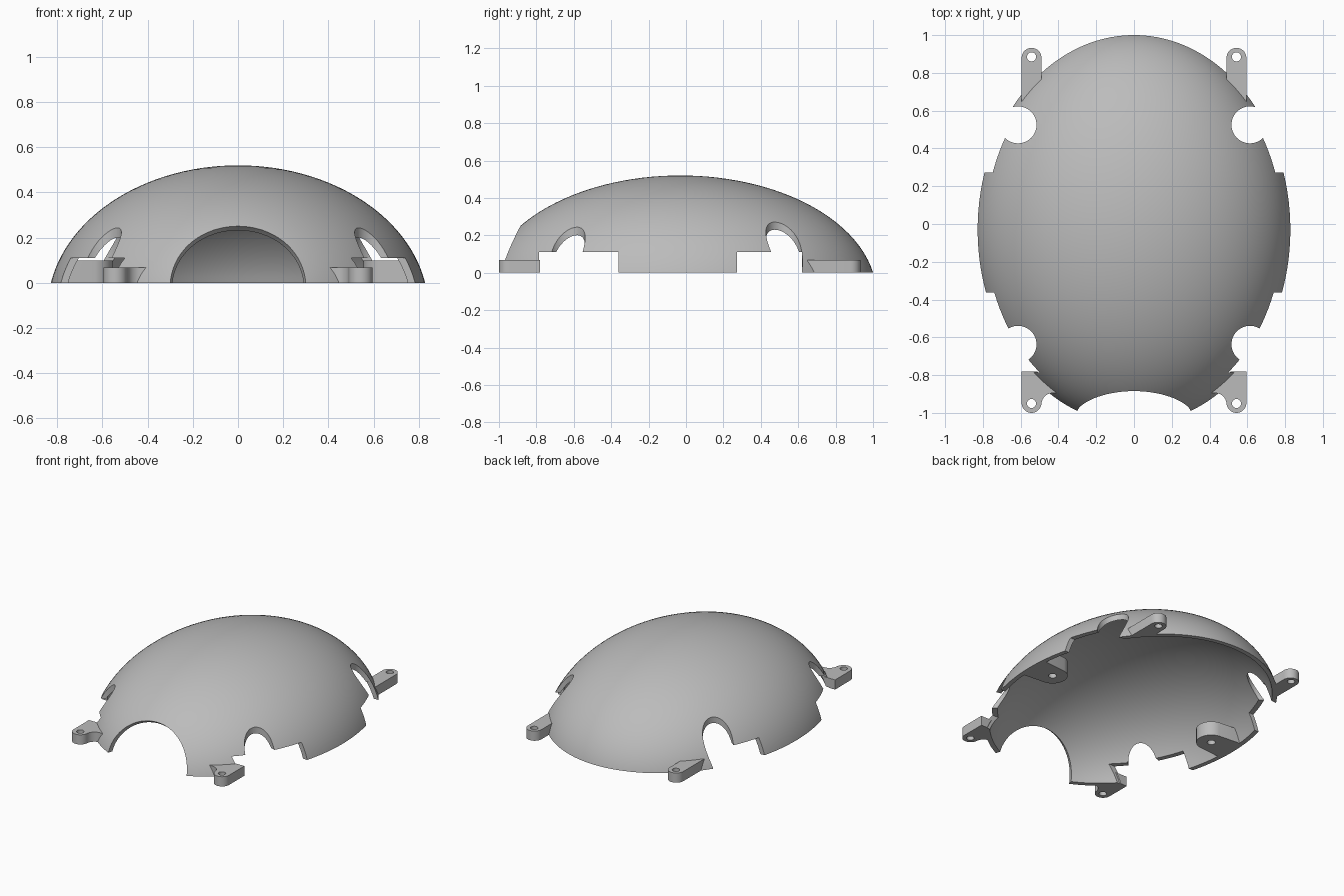
import bpy, bmesh, math
from mathutils import Matrix

cube = bpy.data.objects.get("Cube")
if cube:
    bpy.data.objects.remove(cube)

CENTRE = (0, -0.03, -0.12)
RADII = (0.843, 1.049, 0.64)
WALL = 0.03

grey = bpy.data.materials.new("plain grey")
grey.use_nodes = True
grey.diffuse_color = (0.5, 0.5, 0.5, 1)
grey.node_tree.nodes["Principled BSDF"].inputs["Base Color"].default_value = (0.5, 0.5, 0.5, 1)


def finish(name, bm):
    bmesh.ops.recalc_face_normals(bm, faces=bm.faces)
    mesh = bpy.data.meshes.new(name)
    bm.to_mesh(mesh)
    bm.free()
    mesh.materials.append(grey)
    obj = bpy.data.objects.new(name, mesh)
    bpy.context.collection.objects.link(obj)
    return obj


def ellipsoid(name, centre, radii, segments=128):
    bm = bmesh.new()
    bmesh.ops.create_uvsphere(bm, u_segments=segments, v_segments=segments // 2, radius=1)
    bmesh.ops.transform(bm, verts=bm.verts,
                        matrix=Matrix.Translation(centre) @ Matrix.Diagonal((*radii, 1)))
    return finish(name, bm)


def dome(name, inset):
    return ellipsoid(name, CENTRE, [r - inset for r in RADII])


def prism(name, points, z0, z1):
    bm = bmesh.new()
    face = bm.faces.new([bm.verts.new((x, y, z0)) for x, y in points])
    top = bmesh.ops.extrude_face_region(bm, geom=[face])["geom"]
    bmesh.ops.translate(bm, vec=(0, 0, z1 - z0),
                        verts=[v for v in top if isinstance(v, bmesh.types.BMVert)])
    return finish(name, bm)


def arc(x, y, r, start, end, steps=16):
    angles = [math.radians(start + (end - start) * i / steps) for i in range(steps + 1)]
    return [(x + r * math.cos(a), y + r * math.sin(a)) for a in angles]


def disc(x, y, r):
    return arc(x, y, r, 0, 360, 48)[:-1]


def rect(x0, x1, y0, y1):
    return [(x0, y0), (x1, y0), (x1, y1), (x0, y1)]


def combine(obj, tool, operation="DIFFERENCE"):
    mod = obj.modifiers.new("cut", "BOOLEAN")
    mod.operation, mod.solver, mod.object = operation, "EXACT", tool
    bpy.context.view_layer.objects.active = obj
    bpy.ops.object.modifier_apply(modifier=mod.name)
    bpy.data.objects.remove(tool)


def smooth(obj):
    bpy.ops.object.select_all(action="DESELECT")
    obj.select_set(True)
    bpy.context.view_layer.objects.active = obj
    bpy.ops.object.shade_smooth_by_angle(angle=math.radians(30))


# Thin domed shell, open underneath, with the rounded front opening
shell = dome("shell", 0)
combine(shell, dome("hollow", WALL))
combine(shell, prism("floor_cutter", rect(-2, 2, -2, 2), -2, 0))
combine(shell, ellipsoid("front_opening", (0, -1.065, 0), (0.309, 0.309, 0.309), 96))

# Side notches: low rectangular gaps and upright round reliefs
for s in (1, -1):
    for y0, y1, yc in ((0.272, 0.62, 0.525), (-0.785, -0.362, -0.637)):
        combine(shell, prism("gap_cutter", rect(s * 0.4, s * 1.2, y0, y1), -0.2, 0.11))
        combine(shell, prism("relief_cutter", disc(s * 0.614, yc, 0.098), -0.2, 0.6))
smooth(shell)

# Mounting tab outlines, drawn for the left side and mirrored
front_tab = ([(0.595, -0.78), (0.40, -0.78), (0.36, -0.895)]
             + arc(0.43, -0.955, 0.06, 90, 0, 10)
             + arc(0.5425, -0.9475, 0.0525, 180, 360))
back_tab = [(0.49, 0.60), (0.595, 0.65)] + arc(0.5425, 0.88, 0.0525, 0, 180)
inner_tab = [(0.95, -0.14), (0.95, 0.10)] + arc(0.65, -0.02, 0.095, 100, 260)

for s, side in ((1, "left"), (-1, "right")):
    for label, outline, height, hole in (
            ("front_tab", front_tab, 0.067, (0.5425, -0.95, 0.024)),
            ("back_tab", back_tab, 0.067, (0.5425, 0.885, 0.024)),
            ("inner_tab", inner_tab, 0.098, (0.65, -0.02, 0.026))):
        tab = prism(f"{label}_{side}", [(s * x, y) for x, y in outline], 0, height)
        x, y, r = hole
        combine(tab, prism("hole_cutter", disc(s * x, y, r), -0.1, 0.3))
        # Trim each tab inside the thickness of the shell wall
        combine(tab, dome("trim", WALL / 2),
                "INTERSECT" if label == "inner_tab" else "DIFFERENCE")
        smooth(tab)
